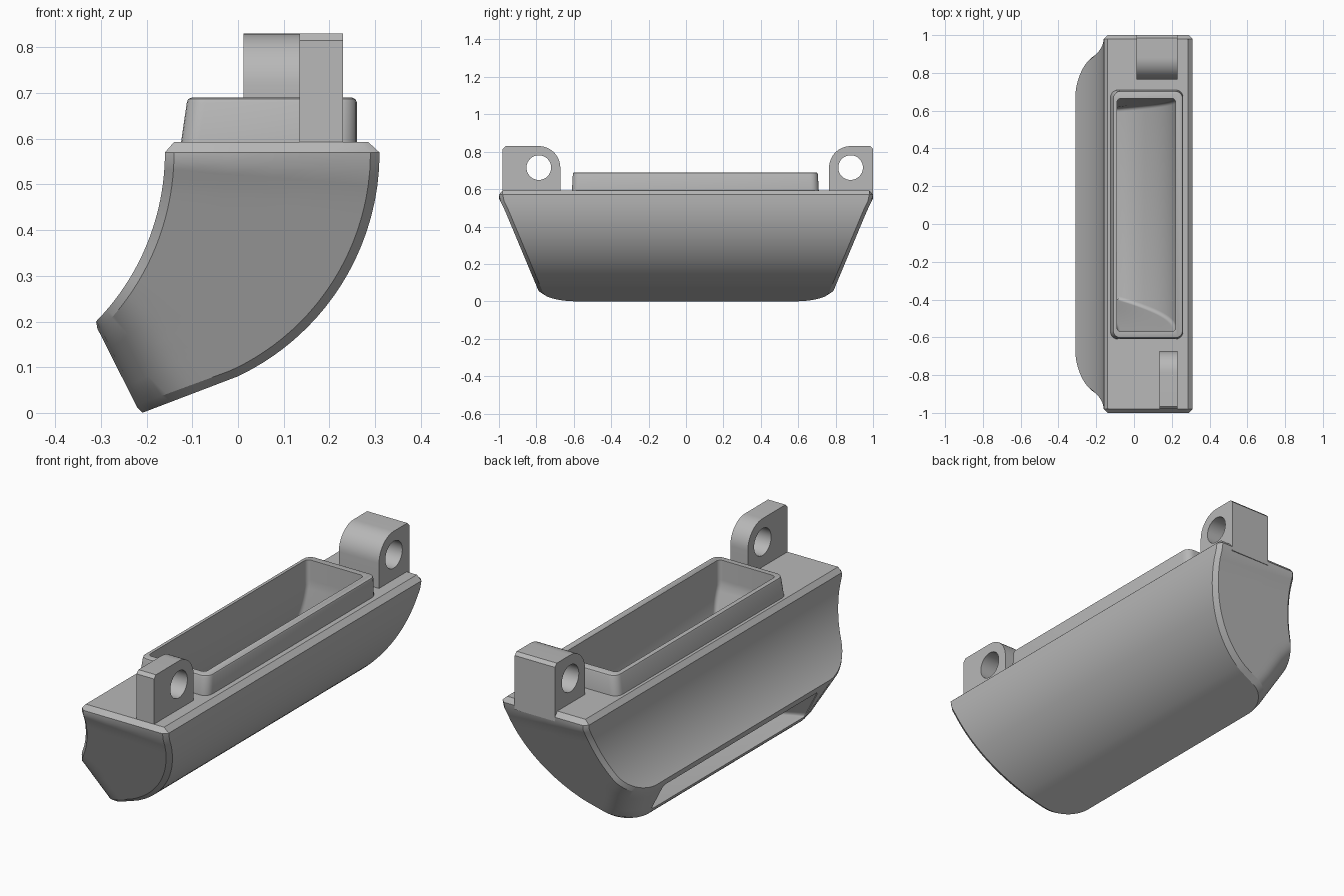
import bpy, bmesh, math
from mathutils import Vector

cube = bpy.data.objects.get("Cube")
if cube:
    bpy.data.objects.remove(cube)

grey = bpy.data.materials.new("plain grey")
grey.use_nodes = True
grey.diffuse_color = (0.48, 0.48, 0.48, 1)
grey.node_tree.nodes["Principled BSDF"].inputs["Base Color"].default_value = grey.diffuse_color


def loft(name, rings):
    """Skin a list of closed rings and cap both ends."""
    bm = bmesh.new()
    loops = [[bm.verts.new(p) for p in ring] for ring in rings]
    n = len(loops[0])
    for a, b in zip(loops, loops[1:]):
        for i in range(n):
            k = (i + 1) % n
            bm.faces.new((a[i], a[k], b[k], b[i]))
    bm.faces.new(loops[0])
    bm.faces.new(loops[-1])
    bmesh.ops.recalc_face_normals(bm, faces=bm.faces)
    mesh = bpy.data.meshes.new(name)
    bm.to_mesh(mesh)
    bm.free()
    mesh.materials.append(grey)
    obj = bpy.data.objects.new(name, mesh)
    bpy.context.collection.objects.link(obj)
    return obj


def select(obj):
    bpy.ops.object.select_all(action='DESELECT')
    obj.select_set(True)
    bpy.context.view_layer.objects.active = obj


def cut(obj, cutter):
    mod = obj.modifiers.new("cut", 'BOOLEAN')
    mod.operation = 'DIFFERENCE'
    mod.solver = 'EXACT'
    mod.object = cutter
    select(obj)
    bpy.ops.object.modifier_apply(modifier=mod.name)


def finish(obj):
    select(obj)
    bpy.ops.object.shade_smooth_by_angle(angle=math.radians(28))


def lerp(a, b, t):
    return a + (b - a) * t


def station(t):
    """Inner and outer wall points (x, z) along the bend, t from top to outlet."""
    a = t * math.radians(45.5)
    inner = Vector((-0.665 + 0.505 * math.cos(a), 0.56 - 0.505 * math.sin(a)))
    bend = math.radians(64.7)
    b = min(t / 0.735, 1) * bend
    outer = Vector((-0.232 + 0.542 * math.cos(b), 0.57 - 0.542 * math.sin(b)))
    if t > 0.735:
        outer = outer.lerp(Vector((-0.21, 0)), (t - 0.735) / 0.265)
    inner.y += 0.01 * (1 - t)
    return inner, outer


tip_in, tip_out = station(1)
along = (tip_out - tip_in).normalized()
outward = Vector((along.y, -along.x))


def half_length(p):
    """Half length of the body: sloped ends, rounded toward the outlet."""
    z = p.y
    w = lerp(0.765, 0.97, z / 0.49) if z < 0.49 else lerp(0.97, 1.0, min((z - 0.49) / 0.06, 1))
    s = max((tip_in - p).dot(outward), 0)
    if s < 0.12:
        w -= 0.165 * (1 - math.sqrt(1 - (1 - s / 0.12) ** 2))
    return w


def body_ring(inner, outer, width=None, trim=0.0):
    """Cross-section with chamfered edges along the inner and outer walls."""
    across = (outer - inner).normalized()
    inner, outer = inner + across * trim, outer - across * trim
    size = (outer - inner).length
    side = []
    for d in (0, 0.02, size * 0.3, size * 0.5, size * 0.7, size - 0.02, size):
        p = inner + across * d
        w = width or half_length(p) - (0.02 if d in (0, size) else 0)
        side.append((p.x, w, p.y))
    return side + [(x, -y, z) for x, y, z in reversed(side)]


def round_ring(inner, outer, y0, y1, r):
    """Rounded rectangle spanning inner to outer and y0 to y1."""
    across = (outer - inner).normalized()
    size = (outer - inner).length
    ring = []
    for q, (d, y) in enumerate(((size - r, y1 - r), (r, y1 - r), (r, y0 + r), (size - r, y0 + r))):
        for k in range(6):
            a = (q + k / 5) * math.pi / 2
            p = inner + across * (d + r * math.cos(a))
            ring.append((p.x, y + r * math.sin(a), p.y))
    return ring


def flat_ring(x0, x1, z, y0, y1, r):
    return round_ring(Vector((x0, z)), Vector((x1, z)), y0, y1, r)


# Curved body
rings = [body_ring(Vector((-0.14, 0.593)), Vector((0.285, 0.593)), 0.98)]
STEPS = 40
for i in range(STEPS):
    rings.append(body_ring(*station(1 - (1 - i / STEPS) ** 1.8)))
rings.append(body_ring(tip_in + outward * 0.004, tip_out + outward * 0.004, trim=0.015))
body = loft("curved_body", rings)

# Raised inlet collar with a softened rim
collar = loft("inlet_collar", [
    flat_ring(-0.125, 0.26, 0.59, -0.61, 0.71, 0.04),
    flat_ring(-0.112, 0.26, 0.68, -0.605, 0.705, 0.04),
    flat_ring(-0.109, 0.257, 0.687, -0.602, 0.702, 0.037),
    flat_ring(-0.102, 0.25, 0.69, -0.595, 0.695, 0.03)])

# Duct passage from the collar to the outlet slot
passage = [flat_ring(-0.09, 0.22, 0.72, -0.57, 0.665, 0.02)]
for i in range(25):
    t = i / 24
    inner, outer = station(t)
    across = (outer - inner).normalized()
    neck = min(t / 0.8, 1)
    flare = max((t - 0.8) / 0.2, 0)
    low = lerp(lerp(-0.57, -0.4, neck), -0.6, flare)
    high = lerp(0.665, 0.6, t)
    passage.append(round_ring(inner + across * lerp(0.07, 0.035, t),
                              outer - across * lerp(0.09, 0.035, t), low, high, 0.02))
passage.append([(x + outward.x * 0.03, y, z + outward.y * 0.03) for x, y, z in passage[-1]])
duct = loft("duct_cutter", passage)
for part in (body, collar):
    cut(part, duct)
    finish(part)
bpy.data.objects.remove(duct)


# Mounting lugs with a round hole
def lug(name, x0, x1, y_end, y_hole, base):
    top, r = 0.83, 0.115
    s = 1 if y_end > 0 else -1
    zc = top - r
    profile = [(y_end, base), (y_end, top - 0.015), (y_end - s * 0.015, top)]
    for k in range(13):
        a = k / 12 * math.pi / 2
        profile.append((y_hole - s * r * math.sin(a), zc + r * math.cos(a)))
    profile.append((y_hole - s * r, base))
    obj = loft(name, [[(x, y, z) for y, z in profile] for x in (x0, x1)])
    circle = [(y_hole + 0.066 * math.cos(k * math.pi / 16), zc + 0.066 * math.sin(k * math.pi / 16))
              for k in range(32)]
    hole = loft("hole_cutter", [[(x, y, z) for y, z in circle] for x in (x0 - 0.1, x1 + 0.1)])
    cut(obj, hole)
    bpy.data.objects.remove(hole)
    finish(obj)


lug("front_lug", 0.135, 0.23, -0.98, -0.787, 0.58)
lug("back_lug", 0.012, 0.23, 1.0, 0.88, 0.55)
